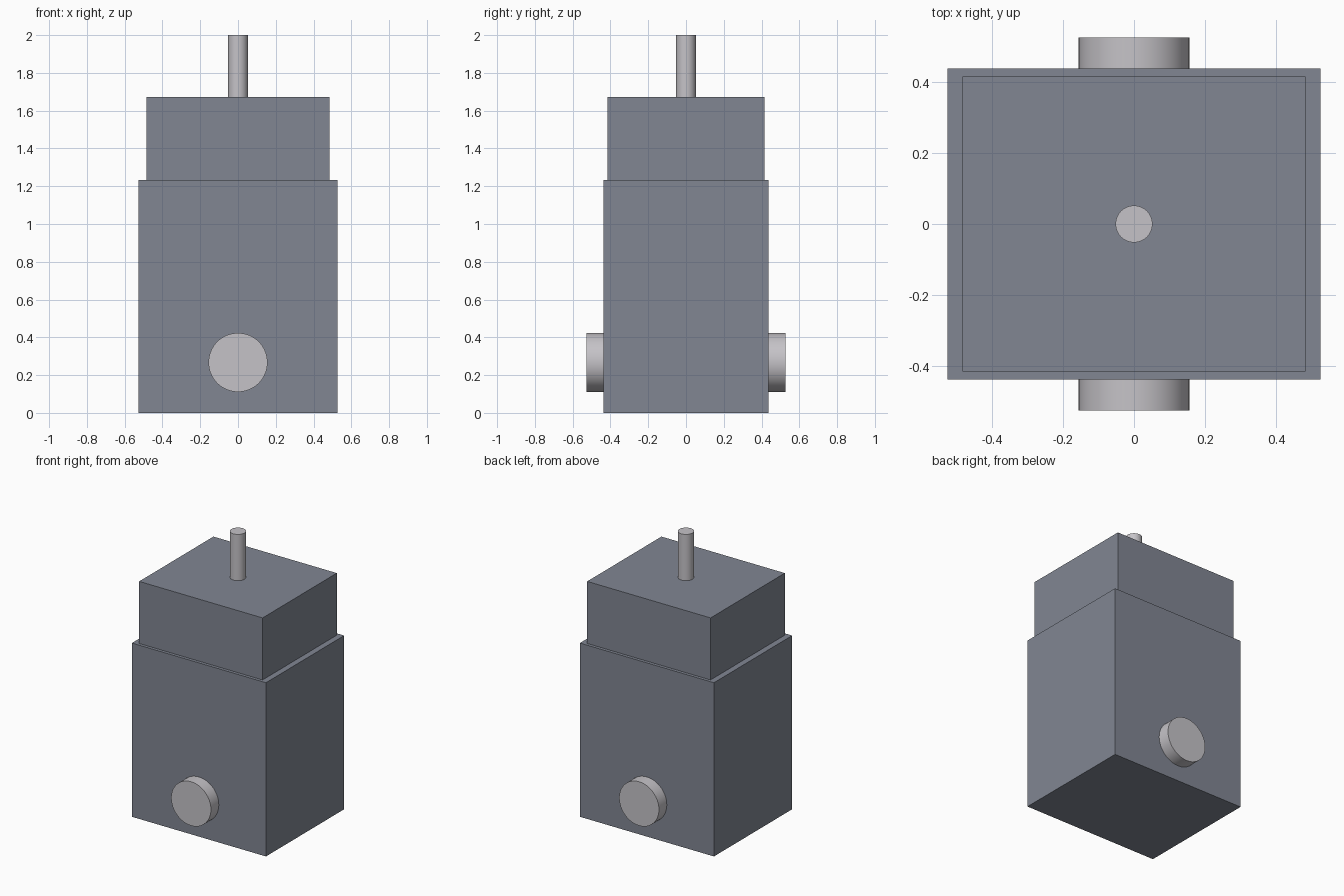
import bpy
import math

cube = bpy.data.objects.get("Cube")
if cube:
    bpy.data.objects.remove(cube, do_unlink=True)


def material(name, color):
    mat = bpy.data.materials.new(name)
    mat.use_nodes = True
    mat.diffuse_color = color
    mat.node_tree.nodes["Principled BSDF"].inputs["Base Color"].default_value = color
    return mat


slate = material("slate grey", (0.22, 0.24, 0.29, 1))
metal = material("light metal", (0.56, 0.545, 0.575, 1))


def box(name, width, depth, bottom, top):
    bpy.ops.mesh.primitive_cube_add(size=1, location=(0, 0, (bottom + top) / 2))
    obj = bpy.context.object
    obj.name = name
    obj.scale = (width, depth, top - bottom)
    bpy.ops.object.transform_apply(location=False, rotation=False, scale=True)
    obj.data.materials.append(slate)


def cylinder(name, radius, length, location, tilt=0):
    bpy.ops.mesh.primitive_cylinder_add(vertices=64, radius=radius, depth=length,
                                        location=location, rotation=(tilt, 0, 0))
    obj = bpy.context.object
    obj.name = name
    obj.data.materials.append(metal)
    bpy.ops.object.shade_smooth_by_angle(angle=math.radians(30))


# Stepped housing
box("lower_housing", 1.052, 0.876, 0, 1.232)
box("upper_housing", 0.968, 0.832, 1.232, 1.672)

# Shaft rising from the top
cylinder("top_shaft", 0.052, 0.33, (0, 0, 1.835))

# Round ports on the front and back
for name, side in (("front_port", -1), ("back_port", 1)):
    cylinder(name, 0.156, 0.09, (0, side * 0.481, 0.267), math.pi / 2)
